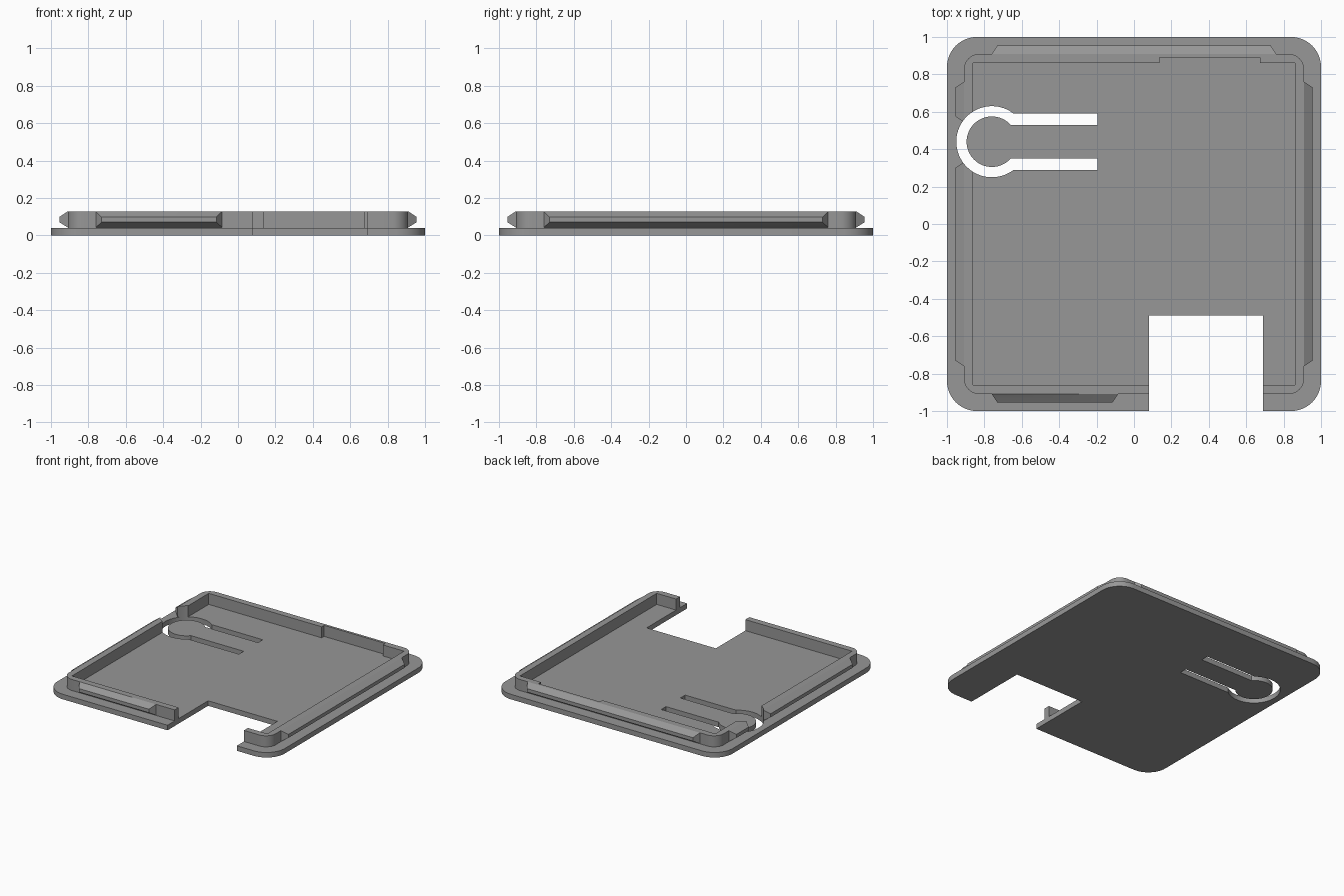
import bpy, bmesh, math
from mathutils import Matrix, Vector

if "Cube" in bpy.data.objects:
    bpy.data.objects.remove(bpy.data.objects["Cube"])

grey = bpy.data.materials.new("grey_plastic")
grey.diffuse_color = (0.31, 0.31, 0.31, 1)
grey.use_nodes = True
grey.node_tree.nodes["Principled BSDF"].inputs["Base Color"].default_value = grey.diffuse_color


def finish(bm, name):
    bmesh.ops.recalc_face_normals(bm, faces=bm.faces)
    mesh = bpy.data.meshes.new(name)
    bm.to_mesh(mesh)
    bm.free()
    mesh.materials.append(grey)
    ob = bpy.data.objects.new(name, mesh)
    bpy.context.collection.objects.link(ob)
    return ob


def prism(name, outline, z0, z1):
    bm = bmesh.new()
    face = bm.faces.new([bm.verts.new((x, y, z0)) for x, y in outline])
    top = bmesh.ops.extrude_face_region(bm, geom=[face])
    verts = [g for g in top["geom"] if isinstance(g, bmesh.types.BMVert)]
    bmesh.ops.translate(bm, verts=verts, vec=(0, 0, z1 - z0))
    return finish(bm, name)


def box(name, x0, x1, y0, y1, z0, z1):
    return prism(name, [(x0, y0), (x1, y0), (x1, y1), (x0, y1)], z0, z1)


def arc(cx, cy, r, a0, a1, n):
    return [(cx + r * math.cos(a0 + (a1 - a0) * i / n),
             cy + r * math.sin(a0 + (a1 - a0) * i / n)) for i in range(n + 1)]


def rounded_square(half, r, n=12):
    pts = []
    for i, (sx, sy) in enumerate([(1, 1), (-1, 1), (-1, -1), (1, -1)]):
        a = i * math.pi / 2
        pts += arc(sx * (half - r), sy * (half - r), r, a, a + math.pi / 2, n)
    return pts


def combine(target, tool, operation):
    mod = target.modifiers.new("combine", "BOOLEAN")
    mod.operation, mod.solver, mod.object = operation, "EXACT", tool
    bpy.context.view_layer.objects.active = target
    bpy.ops.object.modifier_apply(modifier=mod.name)
    bpy.data.objects.remove(tool)


def snap_ridge(t0, t1, angle):
    """Bevelled ridge on the +y side, turned about z to its side."""
    bm = bmesh.new()
    rings = [(0.90, t0, t1, 0.042, 0.128), (0.91, t0, t1, 0.042, 0.128),
             (0.955, t0 + 0.03, t1 - 0.03, 0.07, 0.098)]
    for d, a, b, z0, z1 in rings:
        for t in (a, b):
            for z in (z0, z1):
                bm.verts.new((t, d, z))
    bmesh.ops.convex_hull(bm, input=bm.verts)
    bm.transform(Matrix.Rotation(angle, 4, "Z"))
    return finish(bm, "snap_ridge")


# Raised rim with square pocket and a thinner stretch at the back
rim = prism("rim", rounded_square(0.91, 0.085), 0.02, 0.128)
combine(rim, box("pocket", -0.86, 0.86, -0.86, 0.86, 0, 0.2), "DIFFERENCE")
combine(rim, box("rim_notch", 0.135, 0.675, 0.8, 0.89, 0, 0.2), "DIFFERENCE")

# Snap ridges: back, right, front, left (two pieces)
H = math.pi / 2
for t0, t1, angle in [(-0.76, 0.76, 0), (-0.76, 0.76, -H), (0.085, 0.76, 2 * H),
                      (-0.76, 0.33, H), (0.545, 0.76, H)]:
    combine(rim, snap_ridge(t0, t1, angle), "UNION")

# Base plate joined with the rim
cx, cy, ro, ri = -0.76, 0.44, 0.19, 0.135
cover = prism("cover_plate", rounded_square(1.0, 0.16), 0, 0.04)
combine(cover, rim, "UNION")

# Rim gap around the press button
tau = 2 * math.pi
combine(cover, prism("button_gap", arc(cx, cy, ro, 0, tau, 64)[:-1], 0.04, 0.3), "DIFFERENCE")

# Keyhole slot that frees the flexible button tongue
ao, ai = math.asin(0.15 / ro), math.asin(0.09 / ri)
slot = ([(-0.195, cy + 0.15)] + arc(cx, cy, ro, ao, tau - ao, 56)
        + [(-0.195, cy - 0.15), (-0.195, cy - 0.09)]
        + arc(cx, cy, ri, tau - ai, ai, 56) + [(-0.195, cy + 0.09)])
combine(cover, prism("button_slot", slot, -0.1, 0.3), "DIFFERENCE")

# Rectangular opening at the front
combine(cover, box("front_opening", 0.08, 0.69, -1.2, -0.49, -0.1, 0.3), "DIFFERENCE")

bpy.ops.object.select_all(action="DESELECT")
cover.select_set(True)
bpy.context.view_layer.objects.active = cover
bpy.ops.object.shade_smooth_by_angle(angle=math.radians(25))
